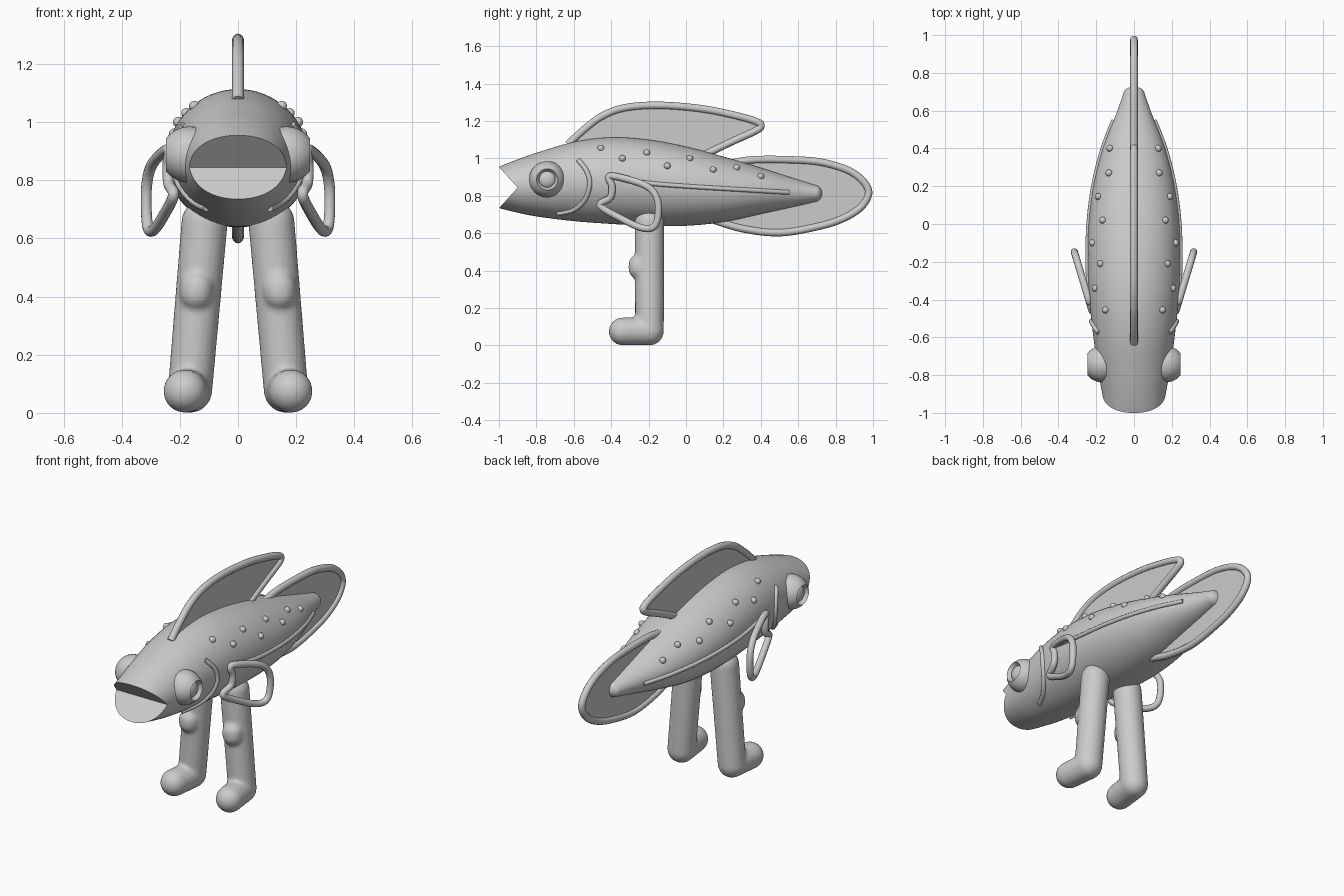
import bpy, bmesh
from math import sin, cos, pi, sqrt, asin, radians
from mathutils import Vector

if "Cube" in bpy.data.objects:
    bpy.data.objects.remove(bpy.data.objects["Cube"])

# Body stations: y, top z, bottom z, half width
STATIONS = [(-1.06, .925, .755, .135), (-1.0, .955, .735, .152), (-.9, .995, .71, .168),
            (-.8, 1.03, .69, .186), (-.6, 1.088, .665, .215), (-.4, 1.113, .65, .236),
            (-.2, 1.10, .64, .245), (0, 1.063, .64, .24), (.2, 1.01, .66, .215),
            (.4, .95, .703, .165), (.6, .886, .747, .088), (.69, .858, .768, .056)]


def section(y):
    """Smoothly interpolated centre z, half height and half width of the body."""
    s = STATIONS
    i = max(k for k in range(len(s) - 1) if s[k][0] <= y or k == 0)
    a, b = s[i], s[i + 1]
    p, n = s[max(i - 1, 0)], s[min(i + 2, len(s) - 1)]
    h = b[0] - a[0]
    t = (y - a[0]) / h
    v = []
    for k in (1, 2, 3):
        m0, m1 = (b[k] - p[k]) / (b[0] - p[0]) * h, (n[k] - a[k]) / (n[0] - a[0]) * h
        v.append((2*t**3 - 3*t*t + 1)*a[k] + (t**3 - 2*t*t + t)*m0
                 + (3*t*t - 2*t**3)*b[k] + (t**3 - t*t)*m1)
    return (v[0] + v[1]) / 2, (v[0] - v[1]) / 2, v[2]


def on_skin(y, z):
    c, h, w = section(y)
    return Vector((w * sqrt(max(0, 1 - ((z - c) / h) ** 2)), y, z))


def add(name, data):
    o = bpy.data.objects.new(name, data)
    bpy.context.collection.objects.link(o)
    return o


def from_bm(name, bm):
    bmesh.ops.recalc_face_normals(bm, faces=bm.faces)
    me = bpy.data.meshes.new(name)
    bm.to_mesh(me)
    bm.free()
    return add(name, me)


def finish(o, mirror=False, angle=35):
    if mirror:
        o.modifiers.new("Mirror", 'MIRROR').use_mirror_merge = False
    bpy.ops.object.select_all(action='DESELECT')
    o.select_set(True)
    bpy.context.view_layer.objects.active = o
    bpy.ops.object.convert(target='MESH')
    bpy.ops.object.shade_smooth_by_angle(angle=radians(angle))


def loft(name, rings):
    bm = bmesh.new()
    rows = [[bm.verts.new(p) for p in r] for r in rings]
    n = len(rows[0])
    for a, b in zip(rows, rows[1:]):
        for i in range(n):
            bm.faces.new((a[i], a[(i + 1) % n], b[(i + 1) % n], b[i]))
    bm.faces.new(rows[0])
    bm.faces.new(rows[-1])
    return from_bm(name, bm)


def smooth_path(pts, closed=False, steps=6):
    pts = [Vector(p) for p in pts]
    n = len(pts)
    get = (lambda i: pts[i % n]) if closed else (lambda i: pts[min(max(i, 0), n - 1)])
    out = []
    for i in range(n if closed else n - 1):
        p, a, b, q = (get(i + k) for k in (-1, 0, 1, 2))
        for j in range(steps):
            t = j / steps
            out.append(.5 * (2*a + (b - p)*t + (2*p - 5*a + 4*b - q)*t*t
                             + (3*a - p - 3*b + q)*t**3))
    return out if closed else out + [pts[-1]]


def tube(name, path, r, closed=False, mirror=False):
    cu = bpy.data.curves.new(name, 'CURVE')
    cu.dimensions = '3D'
    cu.bevel_depth, cu.bevel_resolution, cu.use_fill_caps = r, 4, True
    sp = cu.splines.new('POLY')
    sp.points.add(len(path) - 1)
    for q, p in zip(sp.points, path):
        q.co = (*p, 1)
    sp.use_cyclic_u = closed
    finish(add(name, cu), mirror, 60)


def plate(name, path, half):
    loft(name, [[(x, p.y, p.z) for p in path] for x in (-half, half)])


def capsule(bm, a, b, r1, r2):
    a, b = Vector(a), Vector(b)
    rot = (b - a).to_track_quat('Z', 'Y')
    vs = bmesh.ops.create_uvsphere(bm, u_segments=32, v_segments=17, radius=1)['verts']
    for v in vs:
        up = v.co.z > 0
        v.co = rot @ (v.co * (r2 if up else r1)) + (b if up else a)


# Body with rounded tail tip
def ring(y, k=1, base=None):
    c, h, w = section(base if base is not None else y)
    return [(w * k * cos(2*pi*i/64), y, c + h * k * sin(2*pi*i/64)) for i in range(64)]


rings = [ring(-1.06 + 1.75 * i / 70) for i in range(71)]
rings += [ring(.69 + .037 * sin(a), max(cos(a), .03), .69) for a in (.3, .6, .9, 1.2, 1.4, 1.54)]
body = loft("body", rings)

# Wedge-shaped mouth opening
jaw = [(-.9, .844), (-1.2, 1.174), (-1.2, .514)]
cutter = loft("mouth_cutter", [[(x, y, z) for y, z in jaw] for x in (-.4, .4)])
cutter.hide_render = True
mod = body.modifiers.new("Mouth", 'BOOLEAN')
mod.operation, mod.object, mod.solver = 'DIFFERENCE', cutter, 'EXACT'
finish(body)
bpy.data.objects.remove(cutter)

# Dorsal and tail fins: thin membrane with tube rim
dorsal = [(-.63, 1.075), (-.55, 1.15), (-.45, 1.225), (-.33, 1.27), (-.15, 1.284), (.08, 1.266),
          (.27, 1.228), (.38, 1.195), (.4, 1.17), (.36, 1.142), (.25, 1.092), (.1, 1.02)]
tail = [(.18, .96), (.35, .992), (.6, .991), (.74, .976), (.87, .935), (.95, .875), (.976, .81),
        (.93, .735), (.83, .675), (.7, .635), (.5, .603), (.3, .625), (.12, .68)]
for name, pts in (("dorsal_fin", dorsal), ("tail_fin", tail)):
    path = smooth_path([(0, y, z) for y, z in pts])
    plate(name, path, .005)
    tube(name + "_rim", path, .02)

# Pectoral fin loops
fin = [(-.41, .905), (-.3, .885), (-.2, .845), (-.153, .78), (-.15, .69), (-.175, .632),
       (-.24, .63), (-.35, .68), (-.46, .748), (-.405, .79), (-.395, .85)]
tube("pectoral_fin", smooth_path([(.225 + (y + .45) * .3, y, z) for y, z in fin], True), .019,
     True, True)

# Gill arcs and lateral lines hugging the skin
gill = [(-.575, .99), (-.53, .93), (-.515, .86), (-.54, .78), (-.6, .725), (-.685, .705)]
line = [(-.41, .905), (-.2, .868), (.05, .848), (.3, .833), (.55, .818)]
for name, pts, r in (("gill_arc", gill, .013), ("lateral_line", line, .012)):
    path = smooth_path([(0, y, z) for y, z in pts], steps=8)
    tube(name, [on_skin(p.y, p.z) for p in path], r, mirror=True)

# Skin bumps
bm = bmesh.new()
for y, z in [(-.455, 1.055), (-.34, 1.0), (-.21, 1.03), (-.1, .96), (.02, 1.0), (.145, .94),
             (.27, .95), (.4, .905)]:
    p = on_skin(y, z)
    capsule(bm, p, p + Vector((.0001, 0, 0)), .018, .018)
finish(from_bm("skin_bumps", bm), True)

# Eyes with sunken pupils
R, D = .097, .1
a1 = pi / 2 - asin(.057 / R)
prof = [(R * cos(a), D * sin(a)) for a in (-1.5 + (a1 + 1.5) * i / 16 for i in range(17))]
prof += [(.043, .058), (.036, .066), (.02, .072), (.003, .074)]
eye = loft("eye", [[(.166 + d, -.742 + r * cos(2*pi*i/40), .888 + r * sin(2*pi*i/40))
                    for i in range(40)] for r, d in prof])
finish(eye, True)

# Legs with knee and foot, blended together
bm = bmesh.new()
capsule(bm, (.165, -.195, .077), (.115, -.195, .655), .077, .08)
capsule(bm, (.165, -.195, .076), (.182, -.338, .075), .076, .075)
capsule(bm, (.143, -.25, .41), (.142, -.25, .43), .058, .058)
leg = from_bm("leg", bm)
rm = leg.modifiers.new("Blend", 'REMESH')
rm.mode, rm.voxel_size = 'VOXEL', .01
sm = leg.modifiers.new("Soften", 'SMOOTH')
sm.factor, sm.iterations = .5, 8
finish(leg, True, 60)
